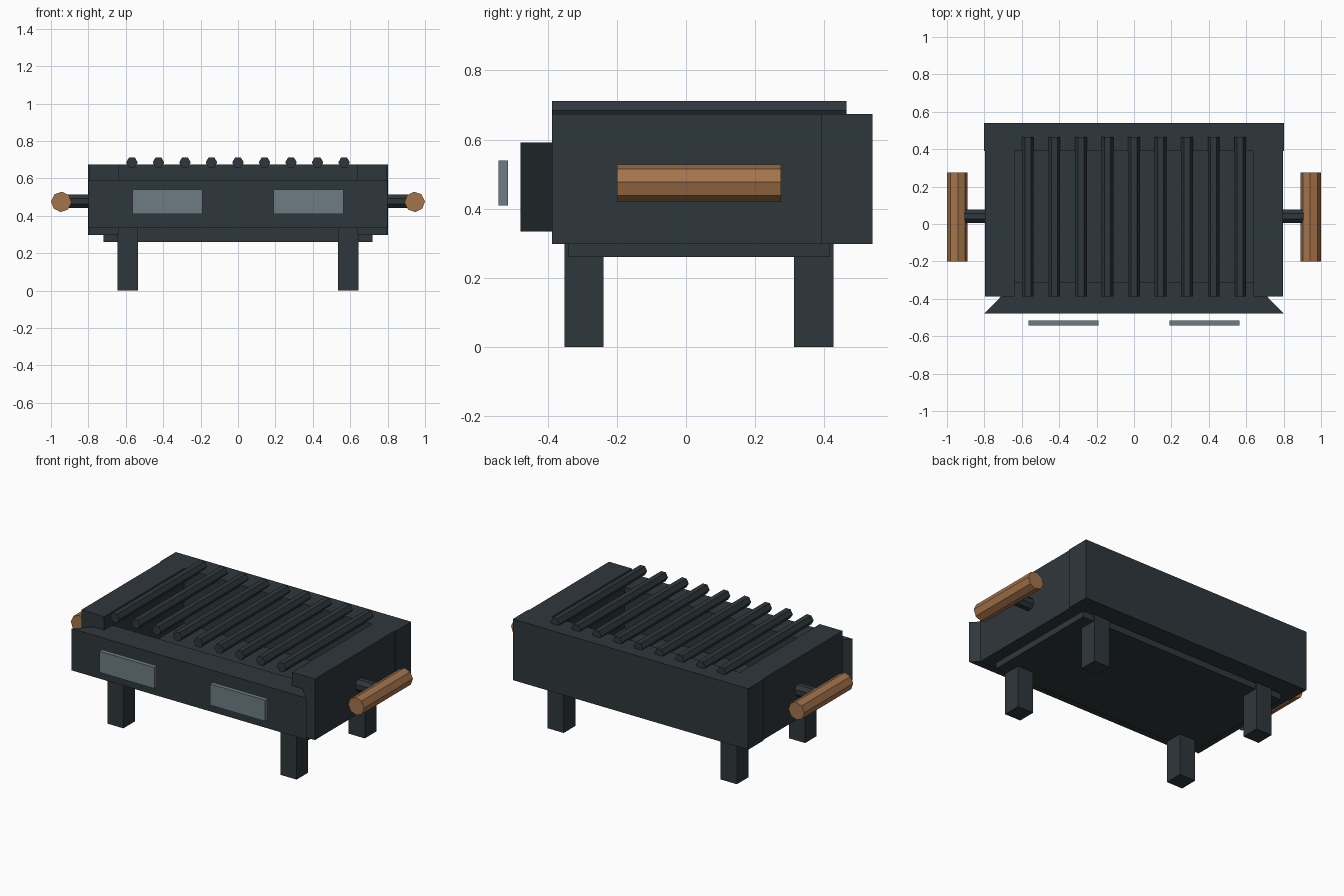
import bpy, math

if "Cube" in bpy.data.objects:
    bpy.data.objects.remove(bpy.data.objects["Cube"], do_unlink=True)


def material(name, rgb):
    m = bpy.data.materials.new(name)
    m.use_nodes = True
    m.diffuse_color = (*rgb, 1)
    m.node_tree.nodes["Principled BSDF"].inputs["Base Color"].default_value = (*rgb, 1)
    return m


iron = material("dark iron", (0.028, 0.038, 0.045))
wood = material("handle wood", (0.37, 0.175, 0.07))
steel = material("grey steel", (0.155, 0.2, 0.23))


def prism(name, outline, z0, z1, mat):
    """Upright prism from a counter-clockwise plan outline."""
    n = len(outline)
    verts = [(x, y, z) for z in (z0, z1) for x, y in outline]
    faces = [tuple(reversed(range(n))), tuple(range(n, 2 * n))]
    faces += [(i, (i + 1) % n, (i + 1) % n + n, i + n) for i in range(n)]
    mesh = bpy.data.meshes.new(name)
    mesh.from_pydata(verts, [], faces)
    mesh.materials.append(mat)
    obj = bpy.data.objects.new(name, mesh)
    bpy.context.collection.objects.link(obj)
    return obj


def box(name, x0, x1, y0, y1, z0, z1, mat=iron):
    return prism(name, [(x0, y0), (x1, y0), (x1, y1), (x0, y1)], z0, z1, mat)


def rod(name, sides, radius, length, centre, rotation, mat, twist=0):
    """Faceted rod whose length is turned from z by the rotation."""
    ring = [(radius * math.cos(twist + i * math.tau / sides),
             radius * math.sin(twist + i * math.tau / sides)) for i in range(sides)]
    obj = prism(name, ring, -length / 2, length / 2, mat)
    obj.location, obj.rotation_euler = centre, rotation
    return obj


# Fire box: mitred low front wall, tall back wall, floor
prism("front_wall", [(-0.80, -0.478), (0.80, -0.478), (0.635, -0.31), (-0.635, -0.31)],
      0.335, 0.592, iron)
box("back_wall", -0.802, 0.802, 0.39, 0.54, 0.298, 0.674)
box("floor_plate", -0.72, 0.72, -0.342, 0.417, 0.26, 0.335)

# Grate bars with a flat top
for i in range(9):
    rod(f"grate_bar_{i + 1}", 6, 0.031, 0.852, ((i - 4) * 0.1418, 0.038, 0.685),
        (math.pi / 2, 0, 0), iron)

for side, s in (("left", 1), ("right", -1)):
    def span(a, b):
        return sorted((s * a, s * b))

    box(f"{side}_wall", *span(0.64, 0.796), -0.388, 0.39, 0.298, 0.674)

    # Legs
    for end, y in (("front", -0.351), ("back", 0.313)):
        box(f"{end}_{side}_leg", *span(0.535, 0.645), y, y + 0.113, 0, 0.335)

    # Vent plates standing off the front
    box(f"{side}_vent_plate", *span(0.19, 0.565), -0.542, -0.515, 0.41, 0.54, steel)

    # Wooden handle on a short iron bracket
    rod(f"{side}_handle_bracket", 8, 0.039, 0.20, (s * 0.835, 0.042, 0.477),
        (0, math.pi / 2, 0), iron, math.pi / 8)
    rod(f"{side}_handle", 8, 0.0545, 0.475, (s * 0.945, 0.0375, 0.474),
        (math.pi / 2, 0, 0), wood, math.radians(3.6 * s))
